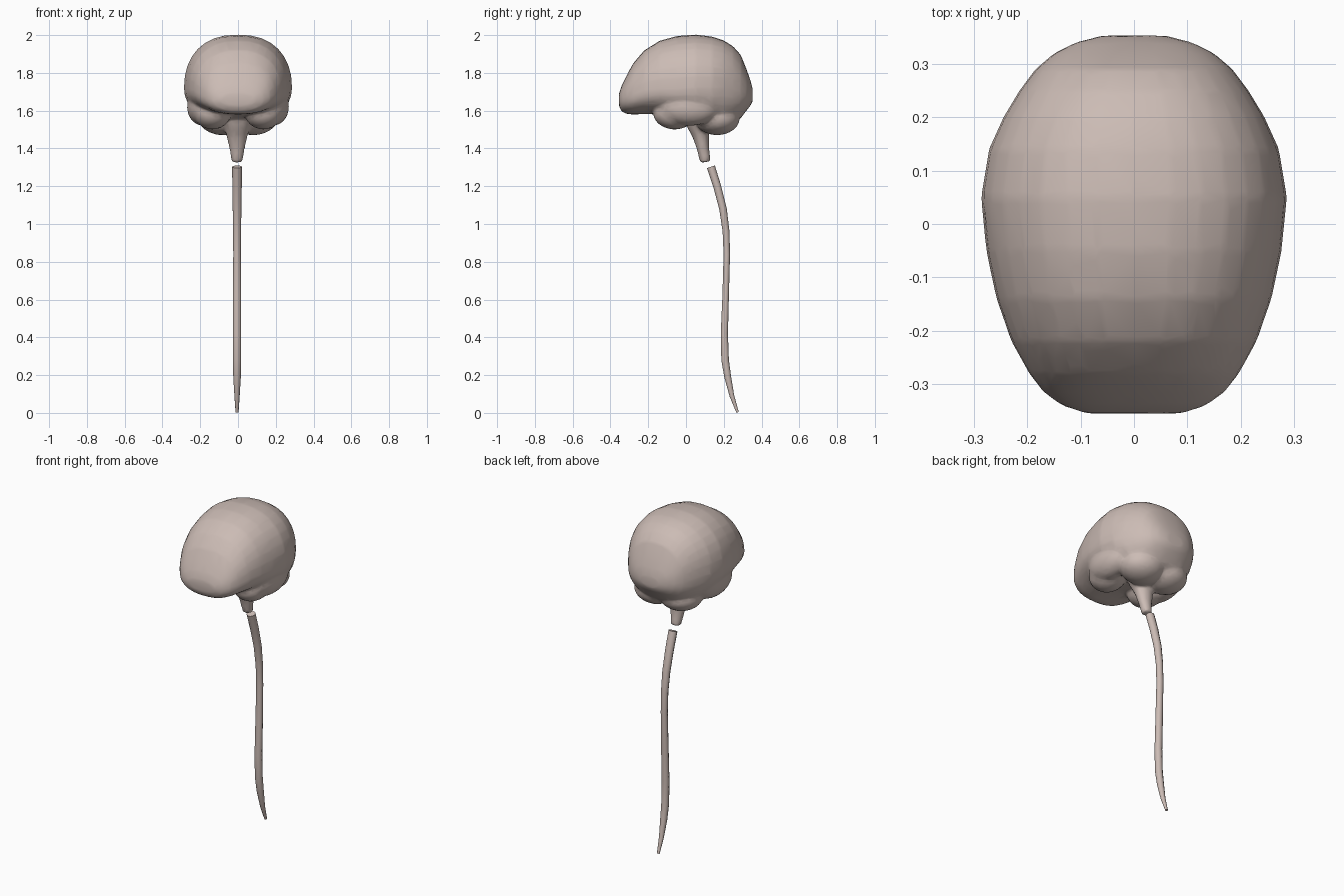
import bpy, bmesh, math
from mathutils import Vector

if "Cube" in bpy.data.objects:
    bpy.data.objects.remove(bpy.data.objects["Cube"])

mat = bpy.data.materials.new("tissue")
mat.diffuse_color = (0.60, 0.50, 0.46, 1)
mat.use_nodes = True
mat.node_tree.nodes["Principled BSDF"].inputs["Base Color"].default_value = mat.diffuse_color


def loft(bm, rings):
    """Skin a list of equal-length closed rings and cap both ends."""
    vs = [[bm.verts.new(p) for p in r] for r in rings]
    n = len(vs[0])
    faces = [bm.faces.new((a[i], a[(i + 1) % n], b[(i + 1) % n], b[i]))
             for a, b in zip(vs, vs[1:]) for i in range(n)]
    faces += [bm.faces.new(vs[0]), bm.faces.new(vs[-1])]
    bmesh.ops.recalc_face_normals(bm, faces=faces)


def tube(bm, path, sides):
    """Tube in the x=const plane; path rows are (y, z, x radius, side radius)."""
    rings = []
    for k, (y, z, rx, rs) in enumerate(path):
        a, b = path[max(k - 1, 0)], path[min(k + 1, len(path) - 1)]
        t = Vector((0, b[0] - a[0], b[1] - a[1])).normalized()
        nrm = Vector((0, -t.z, t.y))
        rings.append([Vector((-0.005 + rx * math.cos(w), y, z)) + nrm * rs * math.sin(w)
                      for w in (2 * math.pi * i / sides for i in range(sides))])
    loft(bm, rings)


def blob(bm, c, r):
    """Ellipsoid at centre c with radii r."""
    vs = bmesh.ops.create_icosphere(bm, subdivisions=3, radius=1)["verts"]
    for v in vs:
        v.co = Vector([c[i] + v.co[i] * r[i] for i in range(3)])


def finish(bm, name):
    me = bpy.data.meshes.new(name)
    bm.to_mesh(me)
    bm.free()
    me.materials.append(mat)
    ob = bpy.data.objects.new(name, me)
    bpy.context.collection.objects.link(ob)
    return ob


def smooth(ob, angle):
    bpy.ops.object.select_all(action='DESELECT')
    ob.select_set(True)
    bpy.context.view_layer.objects.active = ob
    bpy.ops.object.convert(target='MESH')
    bpy.ops.object.shade_smooth_by_angle(angle=math.radians(angle))


# Cerebrum: sections along y as (y, half width, bottom z, widest z, top z)
sections = [
    (-0.355, 0.09, 1.625, 1.66, 1.69), (-0.340, 0.135, 1.595, 1.66, 1.735),
    (-0.315, 0.17, 1.583, 1.67, 1.785), (-0.28, 0.197, 1.58, 1.68, 1.85),
    (-0.22, 0.230, 1.582, 1.70, 1.92), (-0.14, 0.258, 1.58, 1.71, 1.97),
    (-0.05, 0.277, 1.565, 1.71, 1.995), (0.05, 0.287, 1.545, 1.72, 2.003),
    (0.14, 0.272, 1.52, 1.72, 1.992), (0.20, 0.245, 1.505, 1.72, 1.972),
    (0.25, 0.215, 1.53, 1.71, 1.94), (0.29, 0.185, 1.56, 1.70, 1.895),
    (0.32, 0.15, 1.60, 1.69, 1.82), (0.340, 0.11, 1.625, 1.69, 1.765),
    (0.353, 0.06, 1.65, 1.68, 1.715)]
bm = bmesh.new()
rings = []
for y, hw, zb, zw, zt in sections:
    ring = []
    for i in range(32):
        c, s = math.cos(i * math.pi / 16), math.sin(i * math.pi / 16)
        h = zt - zw if s > 0 else zw - zb
        ring.append(Vector((hw * math.copysign(abs(c) ** 0.85, c), y,
                            zw + h * math.copysign(abs(s) ** 0.9, s))))
    rings.append(ring)
loft(bm, rings)
# Temporal lobes and cerebellum halves
for sx in (-1, 1):
    blob(bm, (0.135 * sx, -0.06, 1.59), (0.10, 0.115, 0.09))
    blob(bm, (0.185 * sx, 0.02, 1.62), (0.085, 0.16, 0.10))
    blob(bm, (0.08 * sx, 0.165, 1.56), (0.13, 0.12, 0.09))
# Brain stem
tube(bm, [(0.05, 1.62, 0.09, 0.08), (0.06, 1.54, 0.08, 0.065), (0.078, 1.47, 0.057, 0.045),
          (0.09, 1.40, 0.041, 0.033), (0.103, 1.328, 0.028, 0.029)], 12)
brain = finish(bm, "brain")
# Fuse into one skin, soften the creases, reduce to a low-poly surface
m = brain.modifiers.new("fuse", 'REMESH')
m.mode = 'VOXEL'
m.voxel_size = 0.009
m = brain.modifiers.new("soften", 'SMOOTH')
m.factor = 0.5
m.iterations = 5
m = brain.modifiers.new("reduce", 'DECIMATE')
m.ratio = 0.12
smooth(brain, 60)

# Spinal cord
bm = bmesh.new()
tube(bm, [(0.132, 1.303, 0.026, 0.023), (0.165, 1.20, 0.025, 0.022), (0.196, 1.08, 0.023, 0.021),
          (0.212, 0.96, 0.021, 0.019), (0.216, 0.84, 0.020, 0.018), (0.210, 0.62, 0.022, 0.018),
          (0.203, 0.42, 0.022, 0.020), (0.207, 0.28, 0.022, 0.021), (0.221, 0.19, 0.020, 0.019),
          (0.243, 0.09, 0.014, 0.013), (0.273, 0.003, 0.008, 0.007)], 10)
smooth(finish(bm, "spinal_cord"), 50)
